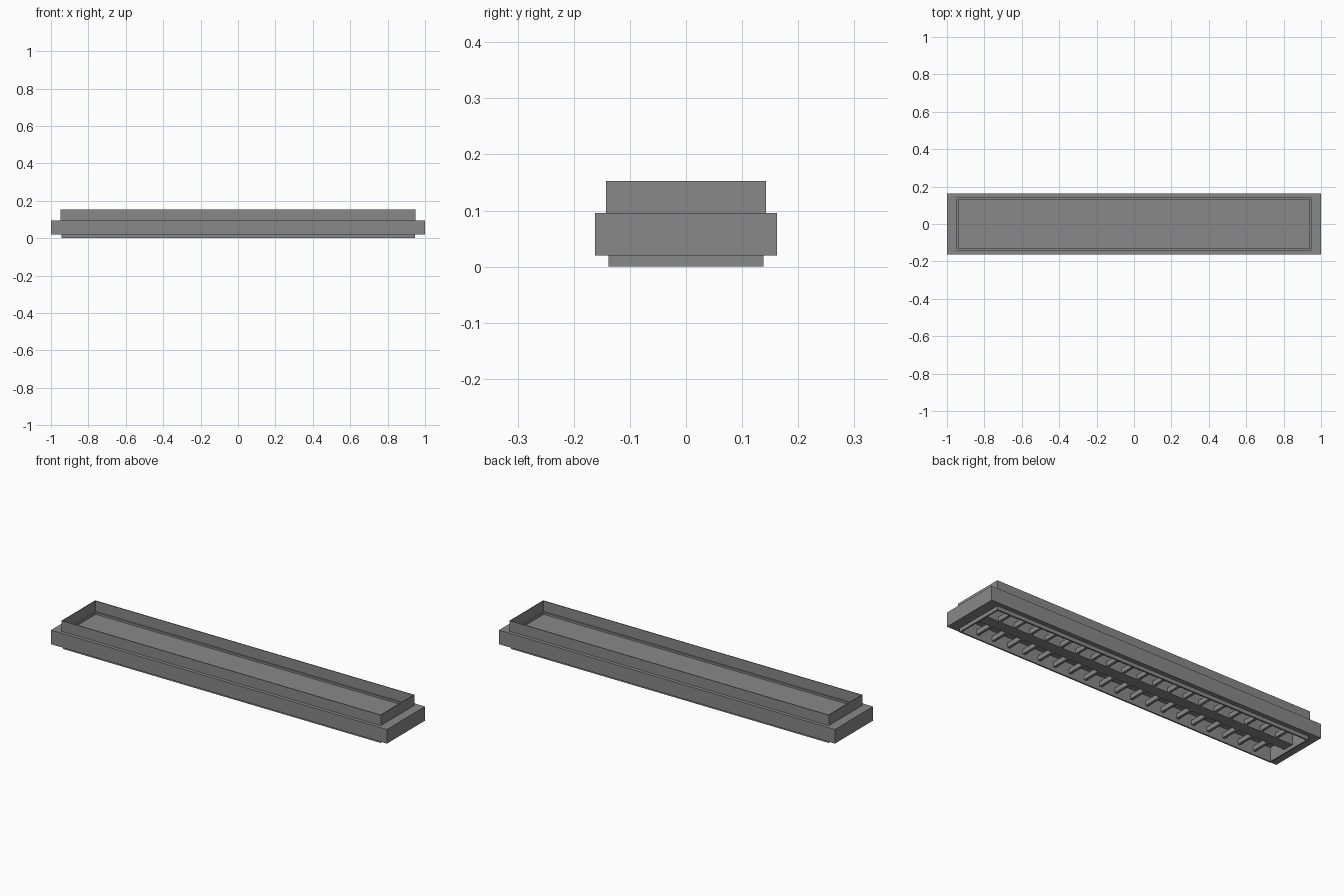
import bpy, bmesh

if "Cube" in bpy.data.objects:
    bpy.data.objects.remove(bpy.data.objects["Cube"])

# Dark grey used on every part
grey = bpy.data.materials.new("dark_grey")
grey.diffuse_color = (0.25, 0.25, 0.25, 1)
grey.use_nodes = True
grey.node_tree.nodes["Principled BSDF"].inputs["Base Color"].default_value = grey.diffuse_color


def ring_loft(name, rings):
    """Skin a stack of centred rectangles (half x, half y, z), capped at both ends."""
    bm = bmesh.new()
    loops = [[bm.verts.new((sx * hx, sy * hy, z))
              for sx, sy in ((-1, -1), (1, -1), (1, 1), (-1, 1))]
             for hx, hy, z in rings]
    for a, b in zip(loops, loops[1:]):
        for i in range(4):
            j = (i + 1) % 4
            bm.faces.new((a[i], a[j], b[j], b[i]))
    bm.faces.new(loops[0])
    bm.faces.new(loops[-1])
    return finish(name, bm)


def finish(name, bm):
    bmesh.ops.recalc_face_normals(bm, faces=bm.faces)
    mesh = bpy.data.meshes.new(name)
    bm.to_mesh(mesh)
    bm.free()
    mesh.materials.append(grey)
    obj = bpy.data.objects.new(name, mesh)
    bpy.context.collection.objects.link(obj)
    return obj


def add_box(bm, lo, hi):
    cube = bmesh.ops.create_cube(bm, size=1)["verts"]
    for v in cube:
        v.co = [(l + h) / 2 + c * (h - l) for c, l, h in zip(v.co, lo, hi)]


CEILING, RIB_Z, RIB_TOP = 0.075, 0.02, 0.045

# Housing: underside recess, lower lip, wide flange, upper rim, stepped tray
ring_loft("housing", [
    (0.937, 0.130, CEILING),
    (0.937, 0.130, 0.0),
    (0.945, 0.138, 0.0),
    (0.945, 0.138, 0.02),
    (1.0, 0.162, 0.02),
    (1.0, 0.162, 0.096),
    (0.95, 0.143, 0.096),
    (0.95, 0.143, 0.153),
    (0.946, 0.139, 0.153),
    (0.946, 0.139, 0.096),
    (0.939, 0.132, 0.096),
    (0.939, 0.132, 0.085),
])

# Central beam along the underside
bm = bmesh.new()
add_box(bm, (-0.937, -0.03, RIB_Z), (0.937, 0.03, CEILING))
finish("center_beam", bm)

# Cross ribs on both sides of the beam
bm = bmesh.new()
COUNT = 19
for i in range(COUNT):
    x = -0.84 + 1.68 * i / (COUNT - 1)
    for y0, y1 in ((-0.130, -0.03), (0.03, 0.130)):
        add_box(bm, (x - 0.007, y0, RIB_Z), (x + 0.007, y1, RIB_TOP))
finish("cross_ribs", bm)
